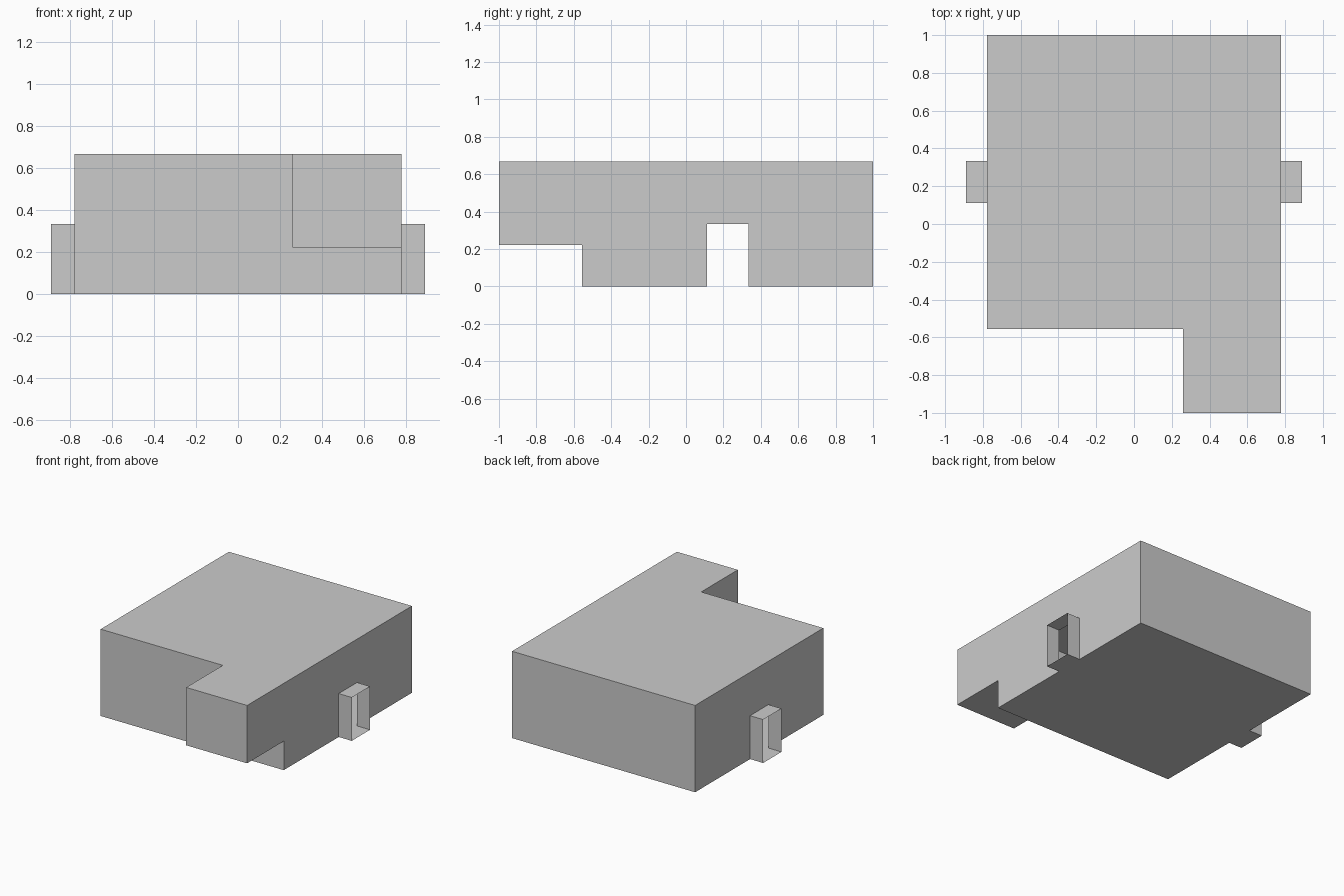
import bpy, bmesh

if "Cube" in bpy.data.objects:
    bpy.data.objects.remove(bpy.data.objects["Cube"])

U = 1 / 9
W, TOP = 7 * U, 6 * U              # half width and height of the body
FRONT, BACK = -5 * U, 1.0          # body depth range
NOSE_X, NOSE_Y, NOSE_Z = 0.26, -1.0, 2 * U
Y0, Y1, PORT_Z, PORT_X = U, 3 * U, 3 * U, 8 * U   # side port opening


def plane(axis, at, pts):
    """Outline in the plane axis = at, from 2D points in the other two axes."""
    out = []
    for p in pts:
        p = list(p)
        p.insert("xyz".index(axis), at)
        out.append(p)
    return out


def rect(a0, b0, a1, b1):
    return [(a0, b0), (a1, b0), (a1, b1), (a0, b1)]


def sheet_object(name, outlines):
    bm = bmesh.new()
    for outline in outlines:
        bm.faces.new([bm.verts.new(c) for c in outline])
    bmesh.ops.remove_doubles(bm, verts=bm.verts, dist=1e-4)
    bmesh.ops.recalc_face_normals(bm, faces=bm.faces)
    mesh = bpy.data.meshes.new(name)
    bm.to_mesh(mesh)
    bm.free()
    ob = bpy.data.objects.new(name, mesh)
    bpy.context.collection.objects.link(ob)
    return ob


# Hollow body with a raised front nose; both side walls are open at the ports
side_tail = [(FRONT, 0), (Y0, 0), (Y0, PORT_Z), (Y1, PORT_Z), (Y1, 0),
             (BACK, 0), (BACK, TOP)]
sheet_object("hollow_body", [
    plane("x", W, [(NOSE_Y, TOP), (NOSE_Y, NOSE_Z), (FRONT, NOSE_Z)] + side_tail),
    plane("x", -W, [(FRONT, TOP)] + side_tail),
    plane("z", TOP, [(-W, FRONT), (NOSE_X, FRONT), (NOSE_X, NOSE_Y),
                     (W, NOSE_Y), (W, BACK), (-W, BACK)]),
    plane("z", 0, [(-W, FRONT), (W, FRONT), (W, Y0), (W, Y1),
                   (W, BACK), (-W, BACK), (-W, Y1), (-W, Y0)]),
    plane("y", BACK, rect(-W, 0, W, TOP)),
    plane("y", FRONT, [(-W, 0), (W, 0), (W, NOSE_Z), (NOSE_X, NOSE_Z),
                       (NOSE_X, TOP), (-W, TOP)]),
    plane("y", NOSE_Y, rect(NOSE_X, NOSE_Z, W, TOP)),
    plane("x", NOSE_X, rect(NOSE_Y, NOSE_Z, FRONT, TOP)),
    plane("z", NOSE_Z, rect(NOSE_X, NOSE_Y, W, FRONT)),
])

# Open-ended rectangular side ports, mirrored left to right
ports = sheet_object("side_ports", [
    plane("y", Y0, rect(W, 0, PORT_X, PORT_Z)),
    plane("y", Y1, rect(W, 0, PORT_X, PORT_Z)),
    plane("z", 0, rect(W, Y0, PORT_X, Y1)),
    plane("z", PORT_Z, rect(W, Y0, PORT_X, Y1)),
])
ports.modifiers.new("mirror", "MIRROR").use_axis = (True, False, False)
